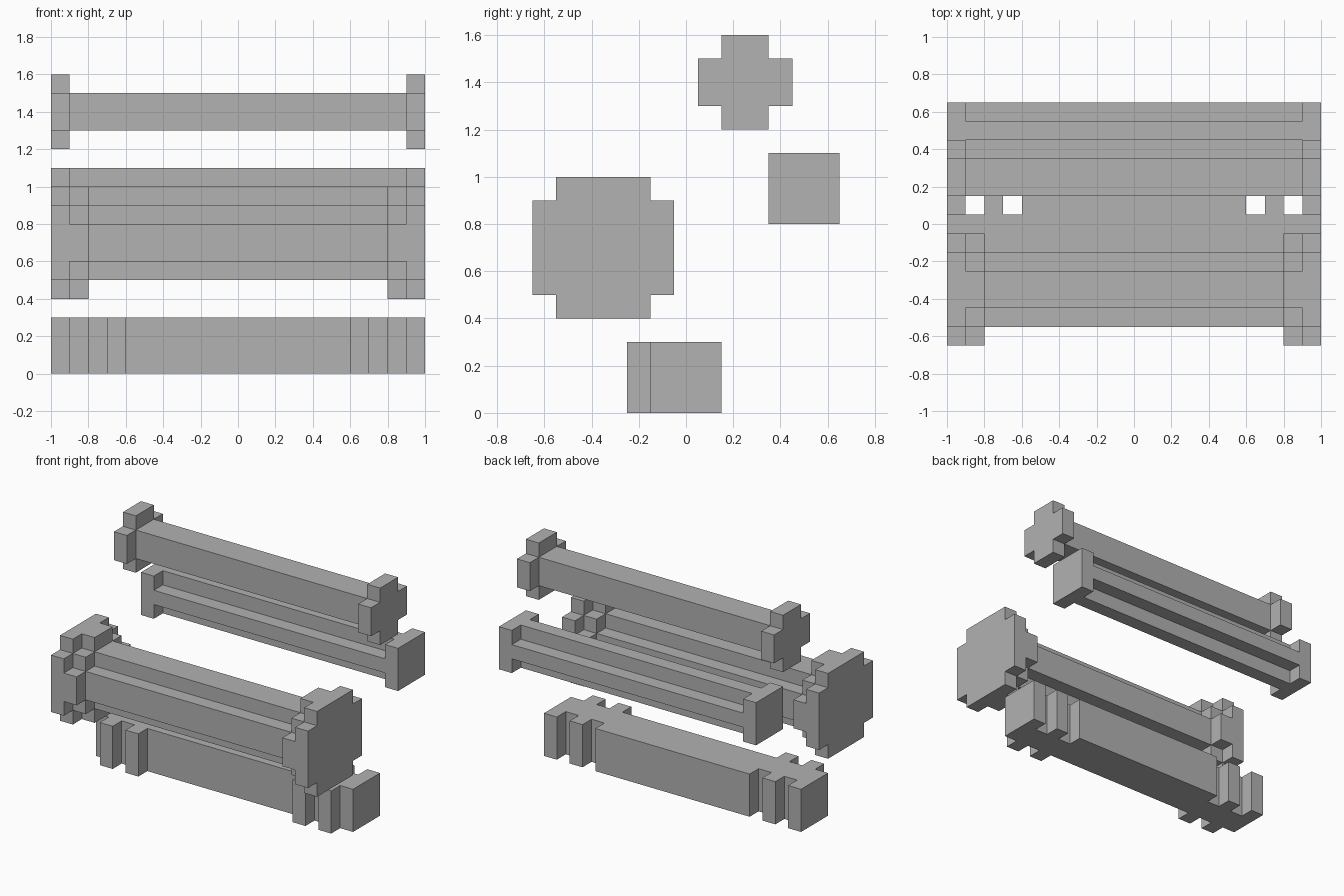
import bpy, bmesh, math
from mathutils import Vector

old = bpy.data.objects.get("Cube")
if old:
    bpy.data.objects.remove(old, do_unlink=True)

# Single grey material
GREY = (0.445, 0.445, 0.445, 1)
grey = bpy.data.materials.new("plain grey")
grey.use_nodes = True
grey.diffuse_color = GREY
grey.node_tree.nodes["Principled BSDF"].inputs["Base Color"].default_value = GREY

UNIT = 0.1
AXES = [Vector((1, 0, 0)), Vector((0, 1, 0)), Vector((0, 0, 1))]


def block(x, y, z):
    """Grid cells filled by a block, mirrored left and right."""
    cells = {(i, j, k) for i in range(*x) for j in range(*y) for k in range(*z)}
    return cells | {(-1 - i, j, k) for i, j, k in cells}


def build(name, blocks):
    """Fuse blocks into one clean closed shell without inner faces."""
    cells = set().union(*(block(*b) for b in blocks))
    bm = bmesh.new()
    verts = {}

    def vert(p):
        key = tuple(round(c) for c in p)
        if key not in verts:
            verts[key] = bm.verts.new((key[0] * UNIT, (key[1] + 0.5) * UNIT, key[2] * UNIT))
        return verts[key]

    for cell in sorted(cells):
        base = Vector(cell)
        for a, axis in enumerate(AXES):
            u, v = AXES[(a + 1) % 3], AXES[(a + 2) % 3]
            for side in (0, 1):
                if tuple(round(c) for c in base + axis * (2 * side - 1)) in cells:
                    continue
                o = base + axis * side
                ring = [o, o + u, o + u + v, o + v]
                bm.faces.new([vert(p) for p in (ring if side else ring[::-1])])
    bmesh.ops.dissolve_limit(bm, angle_limit=math.radians(1),
                             verts=bm.verts[:], edges=bm.edges[:])
    bm.normal_update()
    mesh = bpy.data.meshes.new(name)
    bm.to_mesh(mesh)
    bm.free()
    mesh.materials.append(grey)
    obj = bpy.data.objects.new(name, mesh)
    bpy.context.collection.objects.link(obj)


# Upper bar: square beam with cross-shaped end caps
build("upper_bar", [
    ((0, 10), (1, 3), (13, 15)),
    ((9, 10), (0, 4), (13, 15)),
    ((9, 10), (1, 3), (12, 16)),
])

# Rear bar: cross-section beam with square end caps
build("rear_bar", [
    ((0, 10), (3, 6), (9, 10)),
    ((0, 10), (4, 5), (8, 11)),
    ((9, 10), (3, 6), (8, 11)),
])

# Large front bar: cross-section beam, stepped collars, notched end caps
build("large_bar", [
    ((0, 9), (-6, -2), (6, 8)),
    ((0, 9), (-5, -3), (5, 9)),
    ((8, 9), (-6, -2), (5, 9)),
    ((8, 9), (-7, -1), (6, 8)),
    ((8, 9), (-5, -3), (4, 10)),
    ((9, 10), (-7, -1), (5, 9)),
    ((9, 10), (-6, -2), (4, 10)),
])

# Base bar: solid core with staggered ribs front and back
build("base_bar", [
    ((0, 10), (-2, 0), (0, 3)),
    ((0, 6), (0, 1), (0, 3)),
    ((7, 8), (0, 1), (0, 3)),
    ((9, 10), (0, 1), (0, 3)),
    ((6, 7), (-3, -2), (0, 3)),
    ((8, 9), (-3, -2), (0, 3)),
])
